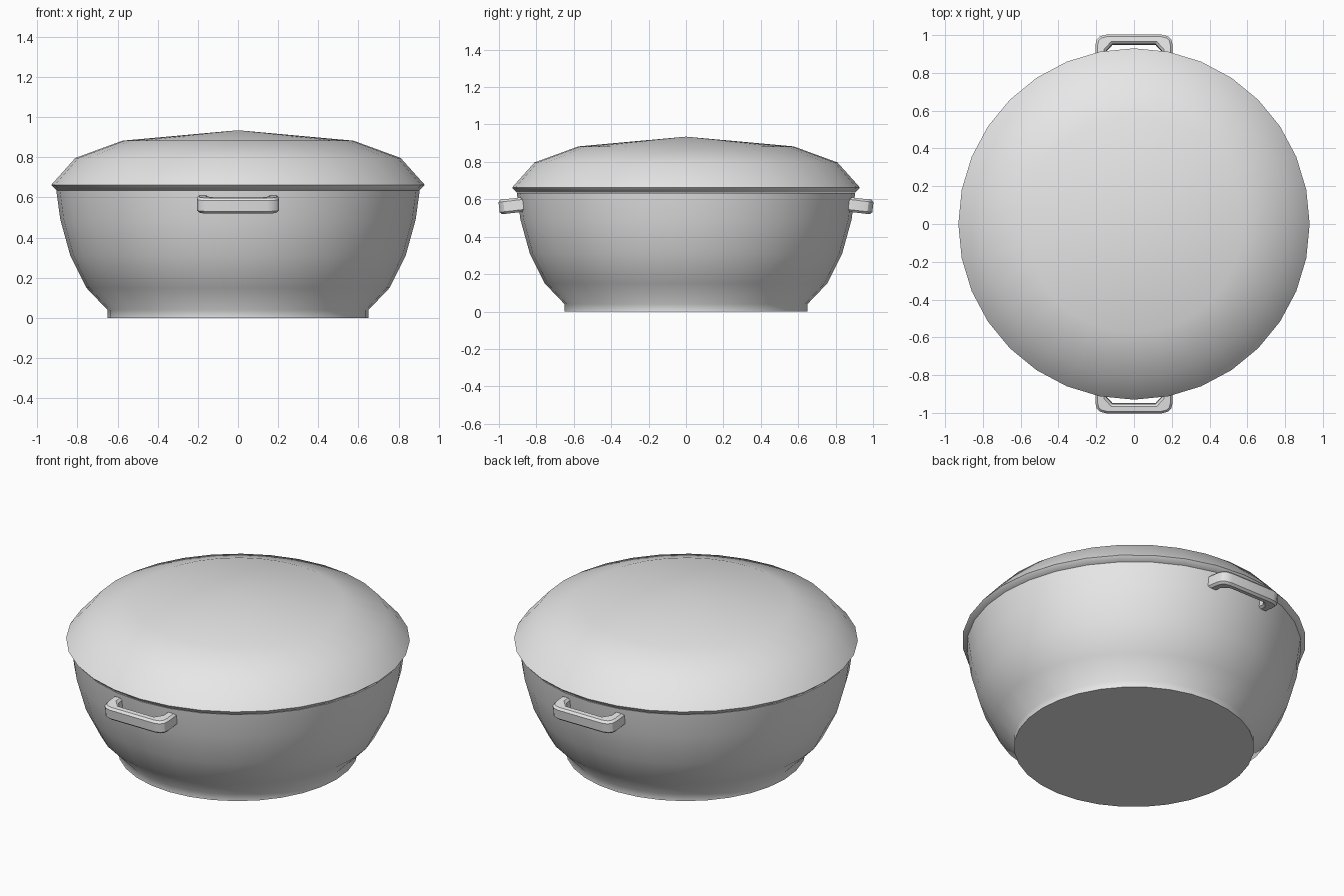
import bpy, bmesh, math
from mathutils import Matrix

cube = bpy.data.objects.get("Cube")
if cube:
    bpy.data.objects.remove(cube, do_unlink=True)

SIDES = 32

grey = bpy.data.materials.new("light_grey")
grey.use_nodes = True
colour = (0.8, 0.8, 0.8, 1)
grey.diffuse_color = colour
grey.node_tree.nodes["Principled BSDF"].inputs["Base Color"].default_value = colour


def finish(name, bm, angle):
    bmesh.ops.recalc_face_normals(bm, faces=bm.faces)
    mesh = bpy.data.meshes.new(name)
    bm.to_mesh(mesh)
    bm.free()
    mesh.materials.append(grey)
    obj = bpy.data.objects.new(name, mesh)
    bpy.context.collection.objects.link(obj)
    bpy.ops.object.select_all(action='DESELECT')
    obj.select_set(True)
    bpy.context.view_layer.objects.active = obj
    bpy.ops.object.shade_smooth_by_angle(angle=math.radians(angle))
    return obj


def lathe(name, profile):
    """Spin a closed (radius, height) profile around z."""
    bm = bmesh.new()
    verts = [bm.verts.new((r, 0, z)) for r, z in profile]
    edges = [bm.edges.new(pair) for pair in zip(verts, verts[1:])]
    bmesh.ops.spin(bm, geom=verts + edges, cent=(0, 0, 0), axis=(0, 0, 1),
                   angle=math.tau, steps=SIDES, use_duplicate=False)
    bmesh.ops.remove_doubles(bm, verts=bm.verts, dist=0.0005)
    return finish(name, bm, 60)


# Bowl: flat foot, flared outer wall, then the inner wall and floor
lathe("bowl", [(0, 0), (0.65, 0), (0.65, 0.04), (0.755, 0.15), (0.835, 0.31),
               (0.885, 0.49), (0.905, 0.635), (0.87, 0.635), (0.85, 0.49),
               (0.8, 0.31), (0.72, 0.16), (0.62, 0.06), (0, 0.06)])

# Lid: shallow dome with a sharp undercut rim
lathe("lid", [(0, 0.935), (0.575, 0.883), (0.81, 0.797), (0.93, 0.663),
              (0.905, 0.636), (0, 0.636)])


# Handles: rounded C outline, thickened, softened and tilted slightly down
def handle(name, turn):
    half = [(0.147, -0.03), (0.147, 0.015), (0.115, 0.05)]
    outer = [(0.145, 0.1), (0.178, 0.092), (0.197, 0.074), (0.205, 0.045), (0.205, -0.03)]
    right = half[::-1] + outer[::-1]
    outline = right + [(-x, y) for x, y in right[::-1]]
    bm = bmesh.new()
    face = bm.faces.new([bm.verts.new((x, y, -0.039)) for x, y in outline])
    top = bmesh.ops.extrude_face_region(bm, geom=[face])["geom"]
    bmesh.ops.translate(bm, vec=(0, 0, 0.078),
                        verts=[v for v in top if isinstance(v, bmesh.types.BMVert)])
    rims = [e for e in bm.edges if abs(e.verts[0].co.z - e.verts[1].co.z) < 0.001]
    bmesh.ops.bevel(bm, geom=rims, offset=0.012, segments=1, affect='EDGES')
    bm.transform(Matrix.Rotation(turn, 4, 'Z') @ Matrix.Translation((0, 0.9, 0.569))
                 @ Matrix.Rotation(math.radians(-6.5), 4, 'X'))
    return finish(name, bm, 30)


handle("back_handle", 0)
handle("front_handle", math.pi)
